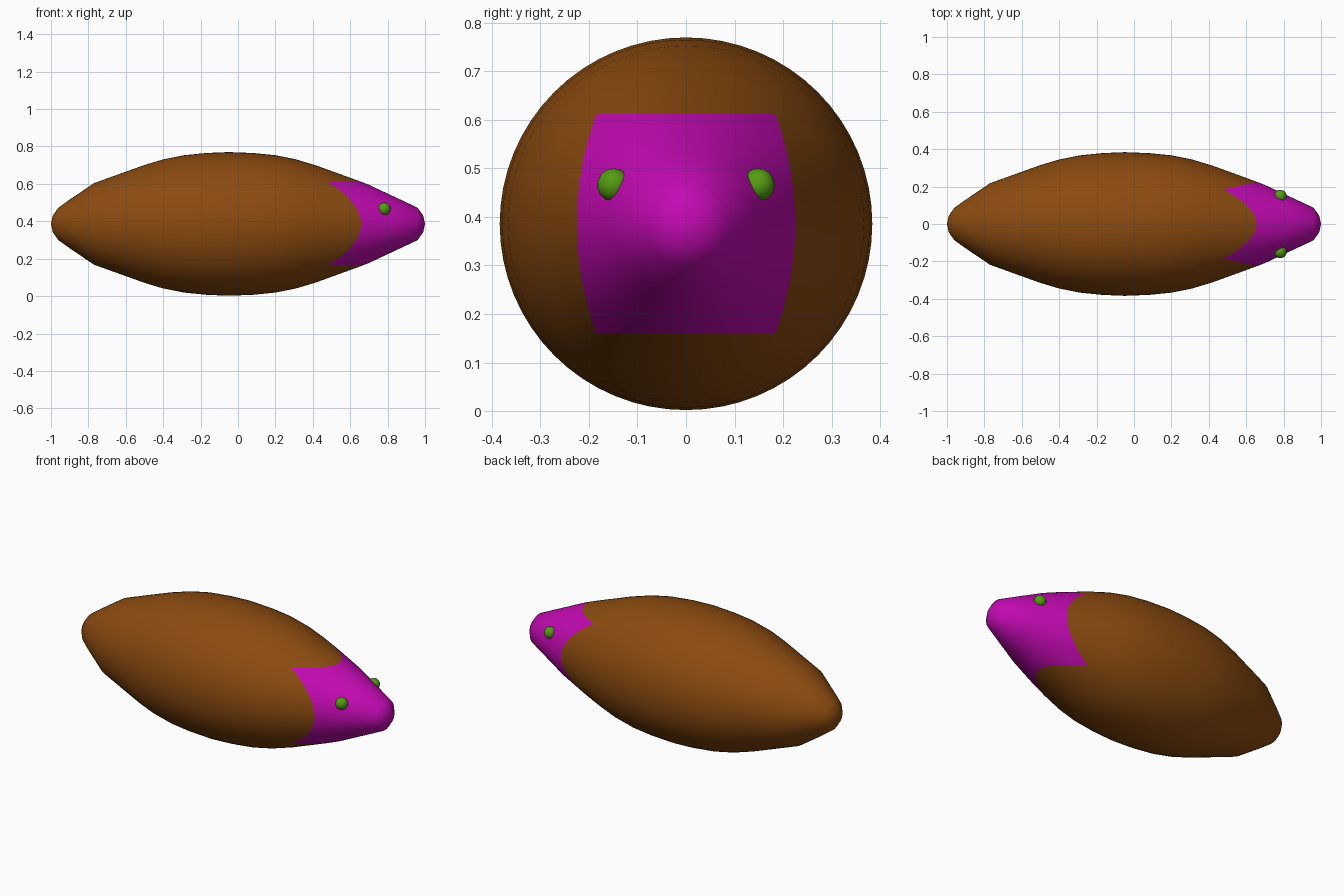
import bpy, bmesh
from math import sin, cos, pi, radians

if "Cube" in bpy.data.objects:
    bpy.data.objects.remove(bpy.data.objects["Cube"])

CZ = 0.386      # height of the long axis
SEG = 64
# spindle profile: (x, radius)
PROFILE = [(-1, 0), (-0.99, 0.045), (-0.96, 0.087), (-0.9, 0.13), (-0.77, 0.218),
           (-0.62, 0.272), (-0.5, 0.315), (-0.4, 0.345), (-0.29, 0.367), (-0.17, 0.379),
           (-0.05, 0.384), (0.08, 0.379), (0.2, 0.367), (0.31, 0.345), (0.42, 0.312),
           (0.55, 0.267), (0.70, 0.209), (0.83, 0.148), (0.96, 0.087), (0.99, 0.045), (1, 0)]


def radius_at(x):
    for (x0, r0), (x1, r1) in zip(PROFILE, PROFILE[1:]):
        if x <= x1:
            return r0 + (r1 - r0) * (x - x0) / (x1 - x0)
    return 0


def in_face(x, a):
    y, z = radius_at(x) * cos(a), radius_at(x) * sin(a)
    return abs(z) < 0.226 and abs(y) < 0.225 - 0.04 * (z / 0.226) ** 2


def face_edge(a):
    lo, hi = 0.45, 0.698
    for _ in range(30):
        mid = (lo + hi) / 2
        lo, hi = (lo, mid) if in_face(mid, a) else (mid, hi)
    return hi


def material(name, rgb):
    m = bpy.data.materials.new(name)
    m.diffuse_color = (*rgb, 1)
    m.use_nodes = True
    m.node_tree.nodes["Principled BSDF"].inputs["Base Color"].default_value = m.diffuse_color
    return m


def finish(ob, mat):
    ob.data.materials.append(mat)
    for p in ob.data.polygons:
        p.use_smooth = True


def revolve(name, rows, mat):
    """Loft around x; a row is an x value, or a function of the angle."""
    bm = bmesh.new()
    rings = []
    for row in rows:
        if row in (-1, 1):
            rings.append([bm.verts.new((row, 0, CZ))] * SEG)
            continue
        ring = []
        for i in range(SEG):
            a = 2 * pi * i / SEG
            x = row(a) if callable(row) else row
            r = radius_at(x)
            ring.append(bm.verts.new((x, r * cos(a), CZ + r * sin(a))))
        rings.append(ring)
    for A, B in zip(rings, rings[1:]):
        for i in range(SEG):
            j = (i + 1) % SEG
            bm.faces.new(list(dict.fromkeys((A[i], A[j], B[j], B[i]))))
    bmesh.ops.recalc_face_normals(bm, faces=bm.faces)
    # open shells: make sure faces point away from the axis
    bm.normal_update()
    f = bm.faces[len(bm.faces) // 2] if bm.faces.ensure_lookup_table() is None else None
    c = f.calc_center_median()
    if f.normal.y * c.y + f.normal.z * (c.z - CZ) < 0:
        bmesh.ops.reverse_faces(bm, faces=bm.faces)
    me = bpy.data.meshes.new(name)
    bm.to_mesh(me)
    bm.free()
    ob = bpy.data.objects.new(name, me)
    bpy.context.collection.objects.link(ob)
    finish(ob, mat)


# body and face share the curved border
xs = [p[0] for p in PROFILE]
revolve("body", [x for x in xs if x < 0.45] + [face_edge], material("brown", (0.26, 0.07, 0.005)))
revolve("face", [face_edge] + [x for x in xs if x >= 0.7], material("magenta", (0.55, 0.003, 0.45)))

# eyes
green = material("green", (0.09, 0.33, 0.006))
for side, label in ((-1, "right"), (1, "left")):
    bpy.ops.mesh.primitive_uv_sphere_add(segments=20, ring_count=12, radius=0.034,
                                         location=(0.782, side * 0.149, 0.466))
    eye = bpy.context.object
    eye.name = label + "_eye"
    finish(eye, green)
